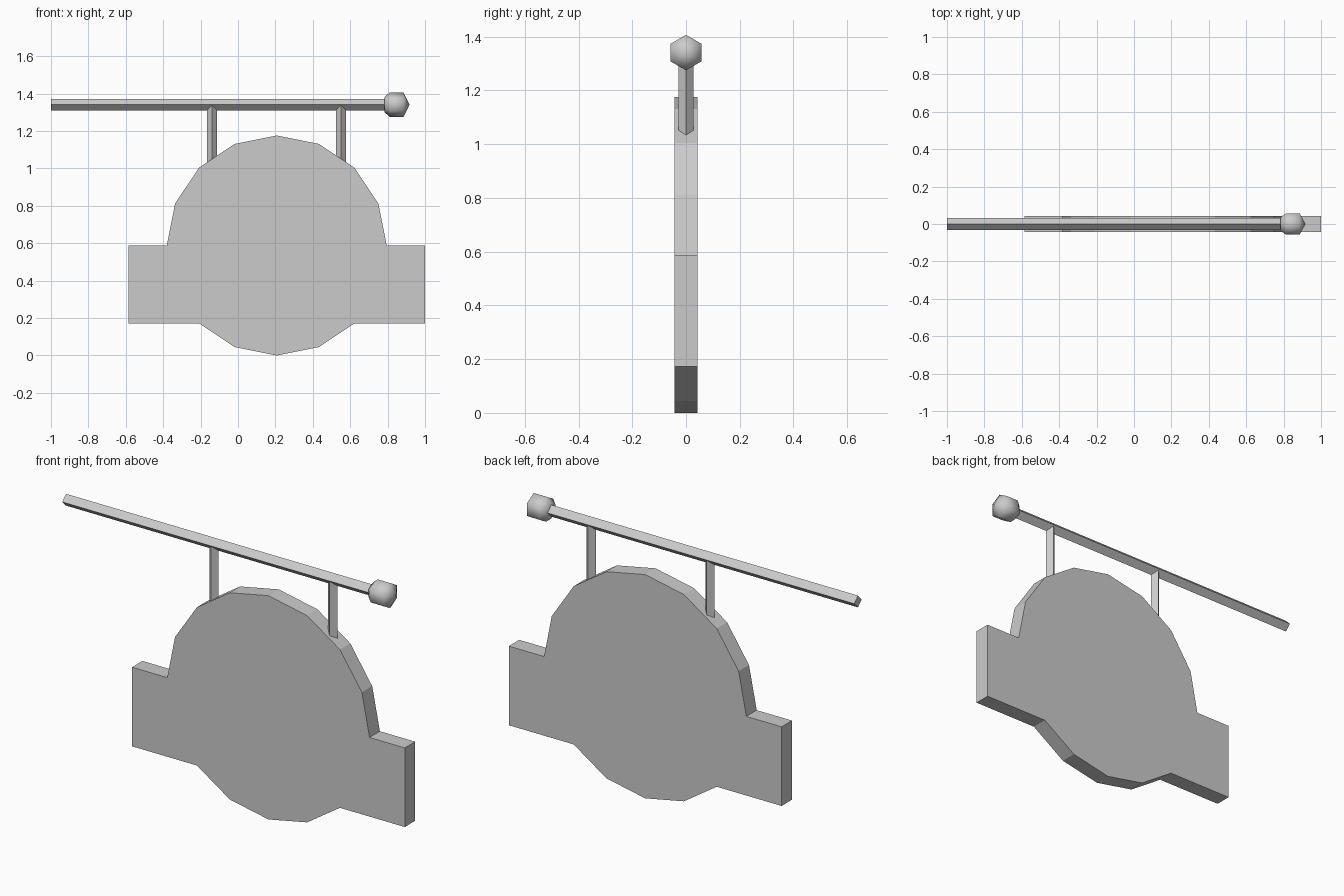
import bpy, bmesh, math
from math import cos, sin, pi
from mathutils import Matrix

cube = bpy.data.objects.get("Cube")
if cube:
    bpy.data.objects.remove(cube, do_unlink=True)

grey = bpy.data.materials.new("light grey")
grey.use_nodes = True
colour = (0.6, 0.6, 0.6, 1)
grey.diffuse_color = colour
grey.node_tree.nodes["Principled BSDF"].inputs["Base Color"].default_value = colour


def add_object(name, bm, smooth=False):
    bmesh.ops.recalc_face_normals(bm, faces=bm.faces)
    mesh = bpy.data.meshes.new(name)
    bm.to_mesh(mesh)
    bm.free()
    mesh.materials.append(grey)
    obj = bpy.data.objects.new(name, mesh)
    bpy.context.collection.objects.link(obj)
    if smooth:
        bpy.ops.object.select_all(action='DESELECT')
        obj.select_set(True)
        bpy.context.view_layer.objects.active = obj
        bpy.ops.object.shade_smooth_by_angle(angle=math.radians(100 if smooth == "all" else 89))
    return obj


def lathe(name, profile, sides, matrix, smooth="sides"):
    """Revolve (height, radius) points about z, first corner on +x, then place."""
    bm = bmesh.new()
    rings = []
    for h, r in profile:
        count = sides if r > 0 else 1
        rings.append([bm.verts.new((r * cos(2 * pi * i / sides), r * sin(2 * pi * i / sides), h))
                      for i in range(count)])
    for a, b in zip(rings, rings[1:]):
        for i in range(sides):
            j = (i + 1) % sides
            if len(b) == 1:
                bm.faces.new((a[i], a[j], b[0]))
            else:
                bm.faces.new((a[i], a[j], b[j], b[i]))
    for ring in (rings[0], rings[-1]):
        if len(ring) > 1:
            bm.faces.new(ring)
    bm.transform(matrix)
    return add_object(name, bm, smooth)


# Sign board: sixteen-sided disc with a rectangular band, one outline
CX, R, HALF, DEPTH = 0.207, 0.588, 0.793, 0.043
low = R - R * sin(pi / 4)
outline = [(CX + R * cos(k * pi / 8), R + R * sin(k * pi / 8)) for k in range(9)]
outline += [(CX - HALF, R), (CX - HALF, low)]
outline += [(CX + R * cos(k * pi / 8), R + R * sin(k * pi / 8)) for k in range(10, 15)]
outline += [(CX + HALF, low), (CX + HALF, R)]
bm = bmesh.new()
face = bm.faces.new([bm.verts.new((x, -DEPTH, z)) for x, z in outline])
ext = bmesh.ops.extrude_face_region(bm, geom=[face])
moved = [v for v in ext["geom"] if isinstance(v, bmesh.types.BMVert)]
bmesh.ops.translate(bm, verts=moved, vec=(0, 2 * DEPTH, 0))
add_object("sign_board", bm)

# Horizontal pole and its end knob, lying along x
POLE_Z = 1.341
along_x = Matrix.Translation((0, 0, POLE_Z)) @ Matrix.Rotation(pi / 2, 4, 'Y')
lathe("pole", [(-1.0, 0.031), (0.82, 0.031)], 4, along_x)
lathe("pole_knob", [(0.783, 0.04), (0.812, 0.066), (0.885, 0.066), (0.917, 0)], 6, along_x, "all")

# Two hangers between pole and board
for side, x in (("right", -0.139), ("left", 0.551)):
    lathe(side + "_hanger", [(0.99, 0.027), (POLE_Z, 0.027)], 4, Matrix.Translation((x, 0, 0)))
